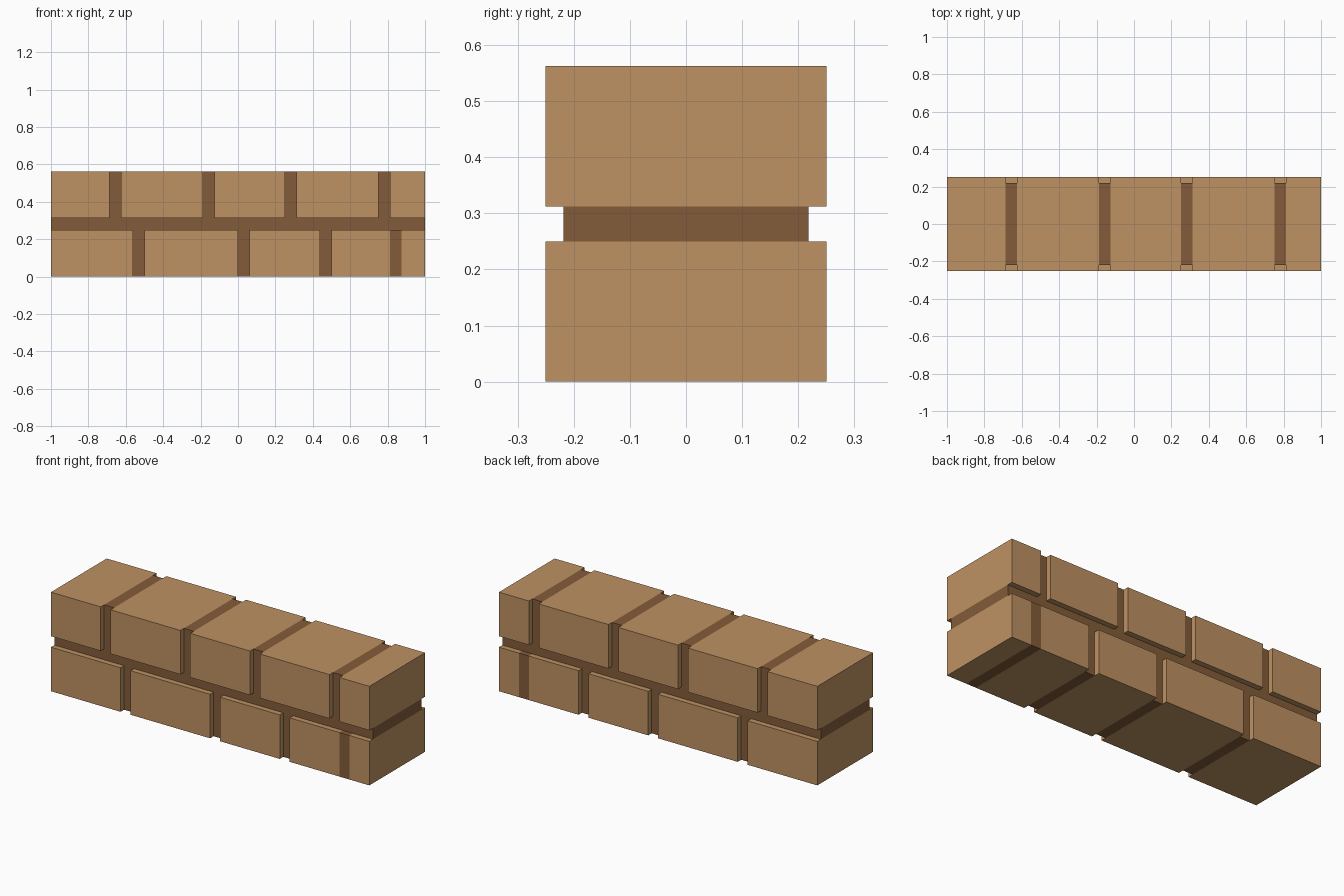
import bpy
import bmesh

if "Cube" in bpy.data.objects:
    bpy.data.objects.remove(bpy.data.objects["Cube"])

HALF_LEN, BRICK_Y, MORTAR_Y = 1.0, 0.25, 0.21875
JOINT = 0.0625      # mortar thickness
COURSE = 0.25       # brick height


def material(name, rgb):
    m = bpy.data.materials.new(name)
    m.diffuse_color = (*rgb, 1)
    m.use_nodes = True
    m.node_tree.nodes["Principled BSDF"].inputs["Base Color"].default_value = m.diffuse_color
    return m


tan = material("tan brick", (0.515, 0.287, 0.122))
brown = material("brown mortar", (0.231, 0.107, 0.042))


def block(name, x0, x1, half_y, z0, z1, mat):
    """Axis-aligned box, symmetric in y."""
    bm = bmesh.new()
    bmesh.ops.create_cube(bm, size=1)
    bmesh.ops.scale(bm, vec=(x1 - x0, 2 * half_y, z1 - z0), verts=bm.verts)
    mesh = bpy.data.meshes.new(name)
    bm.to_mesh(mesh)
    bm.free()
    mesh.materials.append(mat)
    obj = bpy.data.objects.new(name, mesh)
    obj.location = ((x0 + x1) / 2, 0, (z0 + z1) / 2)
    bpy.context.collection.objects.link(obj)


def course(label, z0, joints, flush=()):
    """Row of bricks split by mortar joints starting at the given x values."""
    x = -HALF_LEN
    for i, j in enumerate(joints + [HALF_LEN]):
        block(f"{label}_brick_{i + 1}", x, j, BRICK_Y, z0, z0 + COURSE, tan)
        if j < HALF_LEN:
            depth = BRICK_Y if j in flush else MORTAR_Y
            block(f"{label}_joint_{i + 1}", j, j + JOINT, depth, z0, z0 + COURSE, brown)
        x = j + JOINT


# Lower course (its last joint is flush with the brick faces)
course("lower", 0, [-0.5625, 0.0, 0.4375, 0.8125], flush=(0.8125,))
# Recessed mortar bed between the courses
block("mortar_bed", -HALF_LEN, HALF_LEN, MORTAR_Y, COURSE, COURSE + JOINT, brown)
# Upper course
course("upper", COURSE + JOINT, [-0.6875, -0.1875, 0.25, 0.75])
